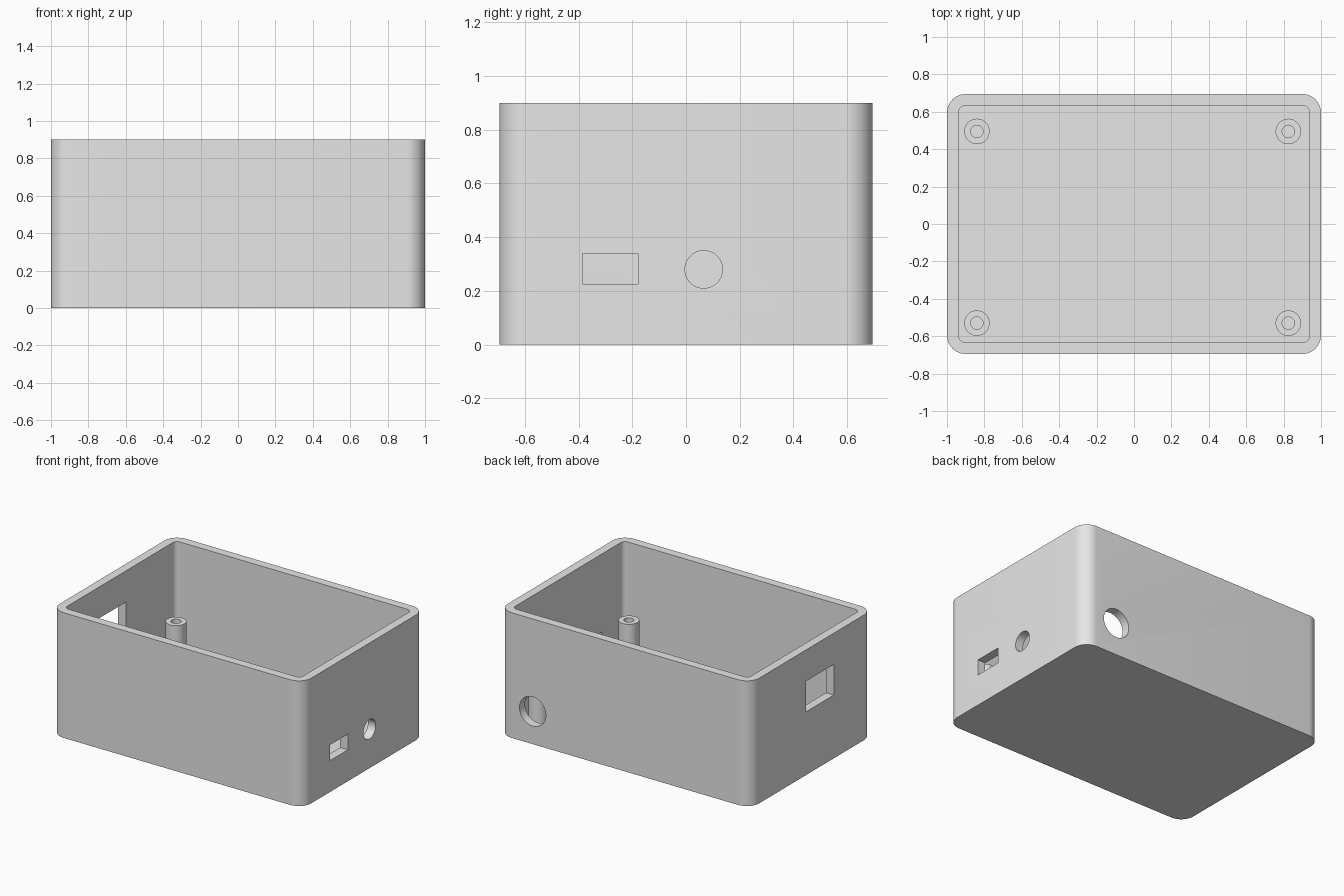
import bpy, bmesh, math
from mathutils import Matrix

if "Cube" in bpy.data.objects:
    bpy.data.objects.remove(bpy.data.objects["Cube"])

WALL, FLOOR = 0.062, 0.06
HX, HY, HEIGHT = 1.0, 0.695, 0.9

grey = bpy.data.materials.new("light_grey")
grey.diffuse_color = (0.8, 0.8, 0.8, 1)
grey.use_nodes = True
grey.node_tree.nodes["Principled BSDF"].inputs["Base Color"].default_value = grey.diffuse_color


def finish(name, bm):
    bmesh.ops.recalc_face_normals(bm, faces=bm.faces)
    mesh = bpy.data.meshes.new(name)
    bm.to_mesh(mesh)
    bm.free()
    mesh.materials.append(grey)
    obj = bpy.data.objects.new(name, mesh)
    bpy.context.collection.objects.link(obj)
    return obj


def smooth(obj):
    bpy.ops.object.select_all(action='DESELECT')
    obj.select_set(True)
    bpy.context.view_layer.objects.active = obj
    bpy.ops.object.shade_smooth_by_angle(angle=math.radians(30))


def rounded_box(name, hx, hy, z0, z1, r, steps=12):
    """Upright box with rounded vertical corners."""
    bm = bmesh.new()
    ring = []
    for i, (sx, sy) in enumerate([(1, 1), (-1, 1), (-1, -1), (1, -1)]):
        for k in range(steps + 1):
            a = math.pi / 2 * (i + k / steps)
            ring.append(bm.verts.new((sx * (hx - r) + r * math.cos(a),
                                      sy * (hy - r) + r * math.sin(a), z0)))
    base = bm.faces.new(ring)
    out = bmesh.ops.extrude_face_region(bm, geom=[base])
    top = [v for v in out["geom"] if isinstance(v, bmesh.types.BMVert)]
    bmesh.ops.translate(bm, verts=top, vec=(0, 0, z1 - z0))
    return finish(name, bm)


def block(name, center, size):
    bm = bmesh.new()
    bmesh.ops.create_cube(bm, size=1, matrix=Matrix.Translation(center)
                          @ Matrix.Diagonal((*size, 1)))
    return finish(name, bm)


def rod(name, center, r, depth, axis):
    bm = bmesh.new()
    bmesh.ops.create_cone(bm, cap_ends=True, segments=48, radius1=r, radius2=r, depth=depth,
                          matrix=Matrix.Translation(center)
                          @ Matrix.Rotation(math.pi / 2, 4, axis))
    return finish(name, bm)


# Open enclosure with a cavity and wall openings
case = rounded_box("case", HX, HY, 0, HEIGHT, 0.1)
cutters = [
    rounded_box("cavity_cutter", HX - WALL, HY - WALL, FLOOR, HEIGHT + 0.2, 0.035),
    block("right_slot_cutter", (HX, -0.282, 0.282), (0.3, 0.205, 0.113)),
    rod("right_hole_cutter", (HX, 0.066, 0.28), 0.07, 0.3, 'Y'),
    block("left_window_cutter", (-HX, -0.092, 0.565), (0.3, 0.317, 0.22)),
    rod("back_hole_cutter", (0.733, HY, 0.235), 0.105, 0.2, 'X'),
]
for c in cutters:
    mod = case.modifiers.new(c.name, 'BOOLEAN')
    mod.operation, mod.solver, mod.object = 'DIFFERENCE', 'EXACT', c
bpy.context.view_layer.objects.active = case
for c in cutters:
    bpy.ops.object.modifier_apply(modifier=c.name)
for c in cutters:
    bpy.data.objects.remove(c, do_unlink=True)
smooth(case)

# Hollow screw posts in the corners
N, OUTER, BORE, POST_TOP = 40, 0.068, 0.033, 0.40
for name, px, py in [("post_back_left", -0.84, 0.495), ("post_back_right", 0.825, 0.495),
                     ("post_front_left", -0.84, -0.53), ("post_front_right", 0.825, -0.53)]:
    bm = bmesh.new()
    profile = [(OUTER, FLOOR), (OUTER, POST_TOP), (BORE, POST_TOP), (BORE, FLOOR)]
    rings = [[bm.verts.new((px + r * math.cos(2 * math.pi * k / N),
                            py + r * math.sin(2 * math.pi * k / N), z)) for k in range(N)]
             for r, z in profile]
    for i in range(4):
        a, b = rings[i], rings[(i + 1) % 4]
        for k in range(N):
            j = (k + 1) % N
            bm.faces.new((a[k], a[j], b[j], b[k]))
    smooth(finish(name, bm))
